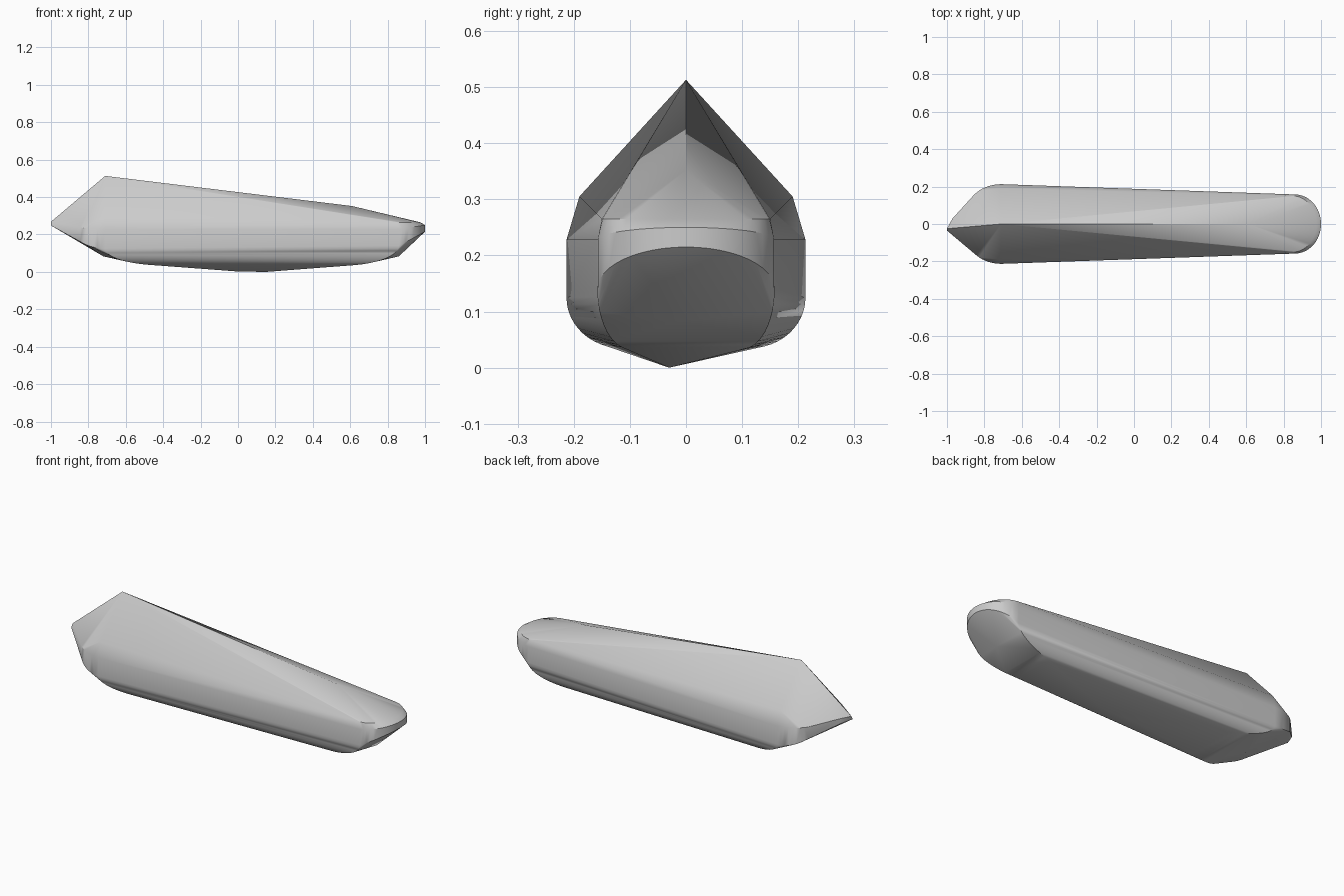
import bpy, bmesh
from math import sin, cos, pi

cube = bpy.data.objects.get("Cube")
if cube:
    bpy.data.objects.remove(cube, do_unlink=True)

mat = bpy.data.materials.new("plain grey")
mat.use_nodes = True
grey = (0.6, 0.6, 0.6, 1)
mat.diffuse_color = grey
mat.node_tree.nodes["Principled BSDF"].inputs["Base Color"].default_value = grey

points = []


def lerp(a, b, t):
    return a + (b - a) * t


# ridge, keel and the points of the two lower end facets
points += [(-0.71, 0, 0.513), (0.61, 0, 0.352),
           (0.0, -0.03, 0.002), (0.15, -0.03, 0.0),
           (-0.72, -0.02, 0.083), (0.86, -0.01, 0.083)]

# rounded front cap: top rim, widest rim and rising lower rim
STEPS = 24
for i in range(STEPS + 1):
    a = pi * (i / STEPS - 0.5)
    c, s = cos(a), sin(a)
    points.append((0.85 + 0.125 * c, 0.15 * s, 0.265))
    points.append((0.86 + 0.14 * c, 0.158 * s, 0.228 + 0.022 * c))
    points.append((0.86 + 0.14 * c, 0.158 * s, 0.14 + 0.075 * c))

# pointed rear tip
points += [(-1, -0.035, 0.248), (-1, -0.025, 0.268),
           (-0.97, 0.03, 0.24), (-0.97, 0.03, 0.268)]

for side in (-1, 1):
    # upper shoulder and its rounded rear corner
    points.append((-0.715, side * 0.19, 0.305))
    for i in range(9):
        a = i / 8 * pi / 3.4
        x = -0.71 - 0.185 * sin(a)
        y = side * (0.063 + 0.15 * cos(a))
        t = i / 8
        points.append((x, y, lerp(0.228, 0.238, t)))
        points.append((x, y, lerp(0.125, 0.175, t * t)))
    # rounded bilge running from rear to front
    for i in range(1, 13):
        a = i / 12 * pi / 2
        c, s = cos(a), sin(a)
        points.append((lerp(-0.4, -0.71, c), side * (0.115 + 0.098 * c),
                       0.125 - 0.09 * s))
        points.append((lerp(0.55, 0.86, c), side * (0.1 + 0.058 * c),
                       0.14 - 0.107 * s))

# wrap the outline points in one tight faceted skin
bm = bmesh.new()
for p in points:
    bm.verts.new(p)
hull = bmesh.ops.convex_hull(bm, input=bm.verts[:])
loose = {v for v in hull["geom_interior"] + hull["geom_unused"]
         if isinstance(v, bmesh.types.BMVert)}
bmesh.ops.delete(bm, geom=list(loose), context='VERTS')
bmesh.ops.recalc_face_normals(bm, faces=bm.faces[:])

mesh = bpy.data.meshes.new("hull_body")
bm.to_mesh(mesh)
bm.free()
mesh.materials.append(mat)
body = bpy.data.objects.new("hull_body", mesh)
bpy.context.collection.objects.link(body)
bpy.ops.object.select_all(action='DESELECT')
body.select_set(True)
bpy.context.view_layer.objects.active = body
bpy.ops.object.shade_smooth_by_angle(angle=pi / 6)
